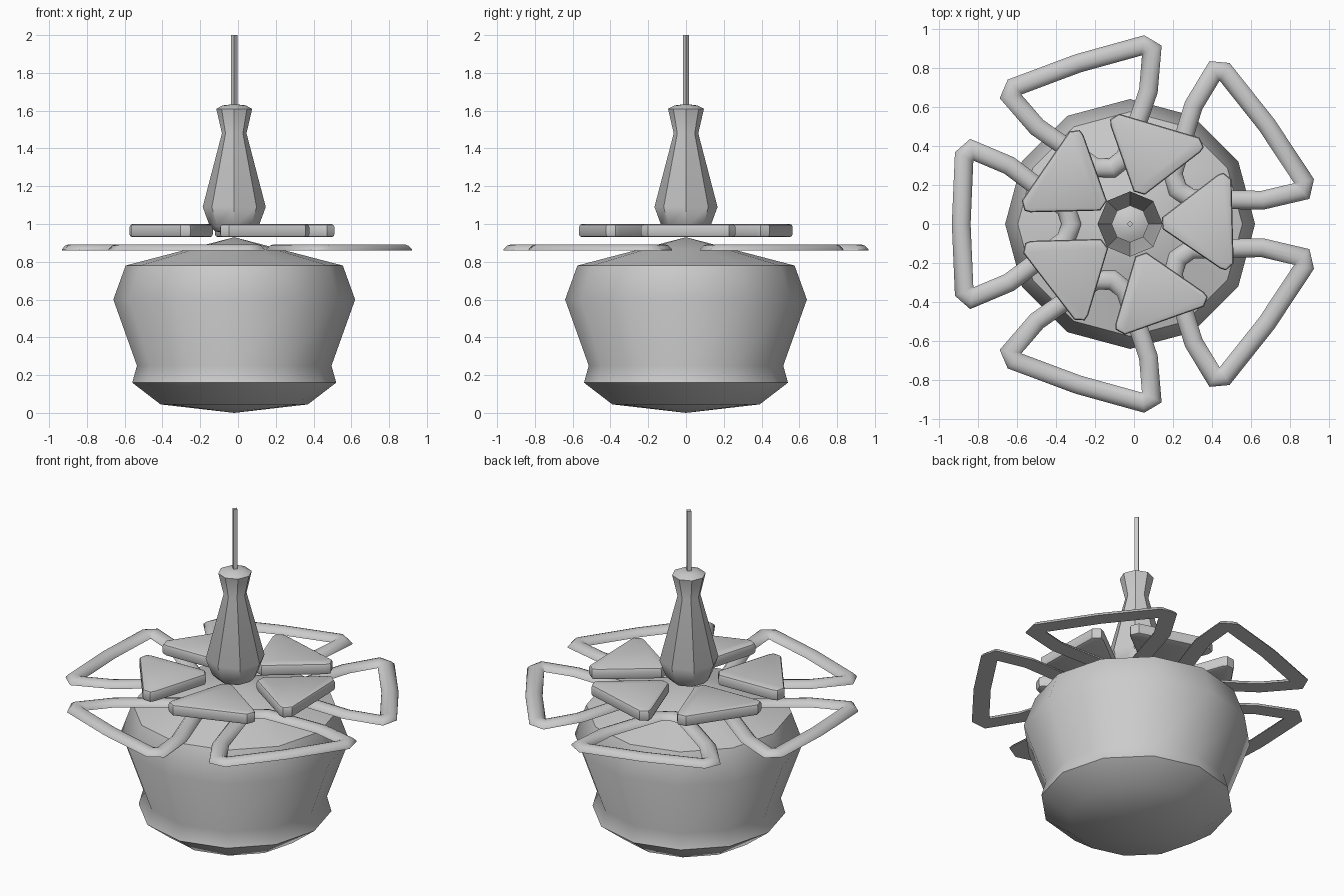
import bpy, bmesh, math
from mathutils import Vector

if "Cube" in bpy.data.objects:
    bpy.data.objects.remove(bpy.data.objects["Cube"])

CX = -0.02  # axis of the whole model


def finish(name, bm, angle):
    bmesh.ops.recalc_face_normals(bm, faces=bm.faces)
    me = bpy.data.meshes.new(name)
    bm.to_mesh(me)
    bm.free()
    ob = bpy.data.objects.new(name, me)
    bpy.context.collection.objects.link(ob)
    ob.location.x = CX
    bpy.ops.object.select_all(action='DESELECT')
    ob.select_set(True)
    bpy.context.view_layer.objects.active = ob
    bpy.ops.object.shade_smooth_by_angle(angle=math.radians(angle))
    return ob


def lathe(name, profile, sides, angle=40):
    """Revolve (radius, z) points; radius 0 closes to a point."""
    bm = bmesh.new()
    rings = []
    for r, z in profile:
        n = sides if r > 0 else 1
        rings.append([bm.verts.new((r * math.cos(2 * math.pi * i / sides),
                                    r * math.sin(2 * math.pi * i / sides), z)) for i in range(n)])
    for a, b in zip(rings, rings[1:]):
        for i in range(sides):
            quad = [a[i % len(a)], a[(i + 1) % sides % len(a)],
                    b[(i + 1) % sides % len(b)], b[i % len(b)]]
            bm.faces.new(list(dict.fromkeys(quad)))
    return finish(name, bm, angle)


def loop_tube(name, path, section):
    """Sweep an (offset, z) section round a closed flat path with mitred corners."""
    bm = bmesh.new()
    pts = [Vector(p) for p in path]
    n, rings = len(pts), []
    for i, p in enumerate(pts):
        d1 = (p - pts[i - 1]).normalized()
        d2 = (pts[(i + 1) % n] - p).normalized()
        n1, n2 = Vector((d1.y, -d1.x)), Vector((d2.y, -d2.x))
        m = (n1 + n2).normalized()
        m /= max(m.dot(n1), 0.5)
        rings.append([bm.verts.new((p.x + m.x * o, p.y + m.y * o, z)) for o, z in section])
    k = len(section)
    for i in range(n):
        a, b = rings[i], rings[(i + 1) % n]
        for j in range(k):
            bm.faces.new((a[j], b[j], b[(j + 1) % k], a[(j + 1) % k]))
    return finish(name, bm, 50)


def plate(name, outline, z0, z1):
    """Flat slab with softened rims."""
    bm = bmesh.new()
    face = bm.faces.new([bm.verts.new((x, y, z0)) for x, y in outline])
    ext = bmesh.ops.extrude_face_region(bm, geom=[face])
    for v in ext["geom"]:
        if isinstance(v, bmesh.types.BMVert):
            v.co.z = z1
    rim = [e for e in bm.edges if abs(e.verts[0].co.z - e.verts[1].co.z) < 1e-5]
    bmesh.ops.bevel(bm, geom=rim, offset=0.016, segments=2, profile=0.5, affect='EDGES')
    return finish(name, bm, 40)


# Round twelve-sided body
lathe("body", [(0, 0), (0.39, 0.045), (0.54, 0.16), (0.515, 0.25), (0.64, 0.60),
               (0.575, 0.78), (0.25, 0.865), (0, 0.93)], 12)

# Eight-sided neck and thin square cord
lathe("neck", [(0, 0.95), (0.10, 0.96), (0.13, 0.99), (0.167, 1.09), (0.065, 1.48),
               (0.095, 1.61), (0.06, 1.628), (0, 1.635)], 8)
lathe("cord", [(0, 1.60), (0.017, 1.60), (0.017, 2.0), (0, 2.0)], 4, 30)

# Five inner petals and five looped outer petals
petal_half = [(0.165, 0.03), (0.455, 0.24), (0.485, 0.25), (0.525, 0.215)]
petal = [(x, -y) for x, y in petal_half] + petal_half[::-1]
loop_half = [(0.33, 0.08), (0.54, 0.24), (0.62, 0.30), (0.81, 0.38), (0.85, 0.345)]
ring = [(0.30, 0)] + [(x, -y) for x, y in loop_half] + [(0.865, 0)] + loop_half[::-1]
section = [(-0.048, 0.861), (0.048, 0.861), (0.046, 0.868), (0.03, 0.885),
           (0.012, 0.892), (-0.012, 0.892), (-0.03, 0.885), (-0.046, 0.868)]
for i in range(5):
    ob = plate(f"inner_petal_{i + 1}", petal, 0.93, 1.0)
    ob.rotation_euler.z = math.radians(1.5 + 72 * i)
    ob = loop_tube(f"petal_loop_{i + 1}", ring, section)
    ob.rotation_euler.z = math.radians(36 + 72 * i)
